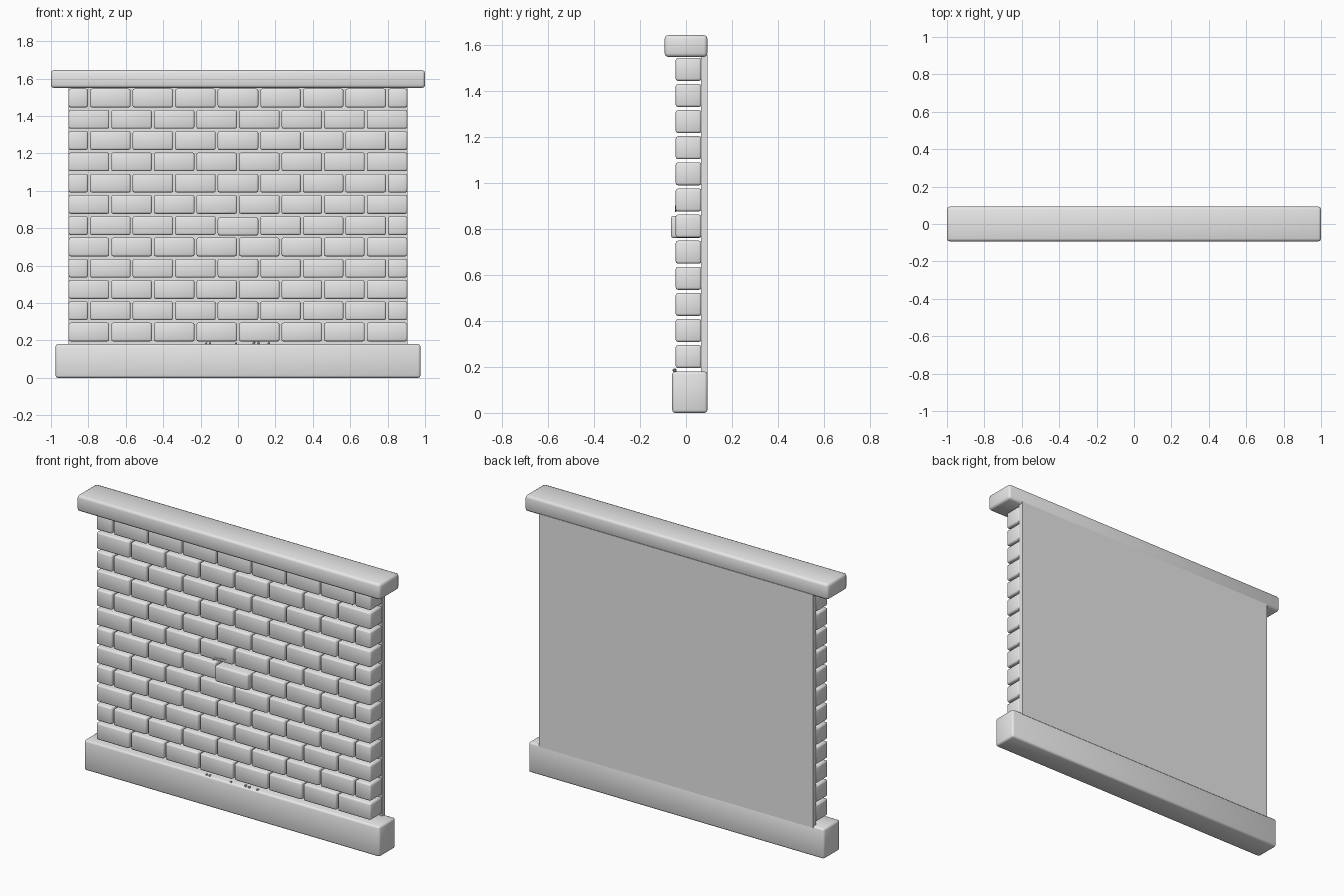
import bpy, bmesh, math, random
from mathutils import Matrix, Vector

if "Cube" in bpy.data.objects:
    bpy.data.objects.remove(bpy.data.objects["Cube"])

random.seed(4)

stone = bpy.data.materials.new("light_grey_stone")
stone.diffuse_color = (0.8, 0.8, 0.8, 1)
stone.use_nodes = True
stone.node_tree.nodes["Principled BSDF"].inputs["Base Color"].default_value = stone.diffuse_color


def add_box(bm, lo, hi, rot=None):
    """Add a box between two corners, optionally turned about its centre."""
    lo, hi = Vector(lo), Vector(hi)
    m = Matrix.Translation((lo + hi) / 2)
    if rot:
        m = m @ rot
    bmesh.ops.create_cube(bm, size=1, matrix=m @ Matrix.Diagonal((*(hi - lo), 1)))


def finish(bm, name, bevel=0.0, segments=2):
    """Turn the bmesh into an object with soft, rounded edges."""
    me = bpy.data.meshes.new(name)
    bm.to_mesh(me)
    bm.free()
    me.materials.append(stone)
    ob = bpy.data.objects.new(name, me)
    bpy.context.collection.objects.link(ob)
    if bevel:
        mod = ob.modifiers.new("rounded_edges", 'BEVEL')
        mod.width = bevel
        mod.segments = segments
        me.polygons.foreach_set("use_smooth", [True] * len(me.polygons))
    return ob


def box(name, lo, hi, bevel=0.0):
    bm = bmesh.new()
    add_box(bm, lo, hi)
    return finish(bm, name, bevel)


# Plinth, coping and the mortar sheet behind the bricks
box("base_plinth", (-0.975, -0.06, 0), (0.975, 0.093, 0.18), 0.012)
box("top_coping", (-1, -0.093, 1.55), (1, 0.093, 1.645), 0.015)
box("mortar_back", (-0.905, 0.066, 0.17), (0.905, 0.094, 1.56))

# Brick courses in running bond; odd courses start and end with a half brick
ROWS, COLS = 12, 8
HALF_W, GAP = 0.905, 0.011
PITCH_X = (2 * HALF_W + GAP) / COLS
PITCH_Z, BRICK_H, Z0 = 0.1137, 0.1, 0.195
FRONT, BACK = -0.045, 0.067

bricks = bmesh.new()
for row in range(ROWS):
    z = Z0 + row * PITCH_Z
    odd = row % 2
    for col in range(COLS + odd):
        start = -HALF_W + (col - 0.5 * odd) * PITCH_X
        x0 = max(-HALF_W, start)
        x1 = min(HALF_W, start + PITCH_X - GAP)
        if row == 5 and col == 4:      # one loose brick stands proud
            box("loose_brick", (x0, -0.065, z - 0.002), (x1, BACK, z + BRICK_H - 0.006), 0.01)
            continue
        add_box(bricks, (x0, FRONT, z), (x1, BACK, z + BRICK_H))
finish(bricks, "brick_courses", 0.01)

# Scratches on the brick above the loose one
marks = bmesh.new()
for i in range(6):
    x, z = -0.127 + i * 0.0135, 0.887 + 0.001 * i
    add_box(marks, (x - 0.0015, FRONT - 0.003, z - 0.013),
            (x + 0.0015, FRONT + 0.004, z + 0.013), Matrix.Rotation(math.radians(38), 4, 'Y'))
finish(marks, "scratch_marks")

# Crumbs of mortar lying on the plinth ledge
crumbs = bmesh.new()
for x in (-0.17, -0.15, -0.01, 0.085, 0.11, 0.165):
    r = random.uniform(0.006, 0.009)
    bmesh.ops.create_icosphere(crumbs, subdivisions=1, radius=r,
                               matrix=Matrix.Translation((x, random.uniform(-0.052, -0.047), 0.18 + r * 0.7)))
finish(crumbs, "mortar_crumbs")
